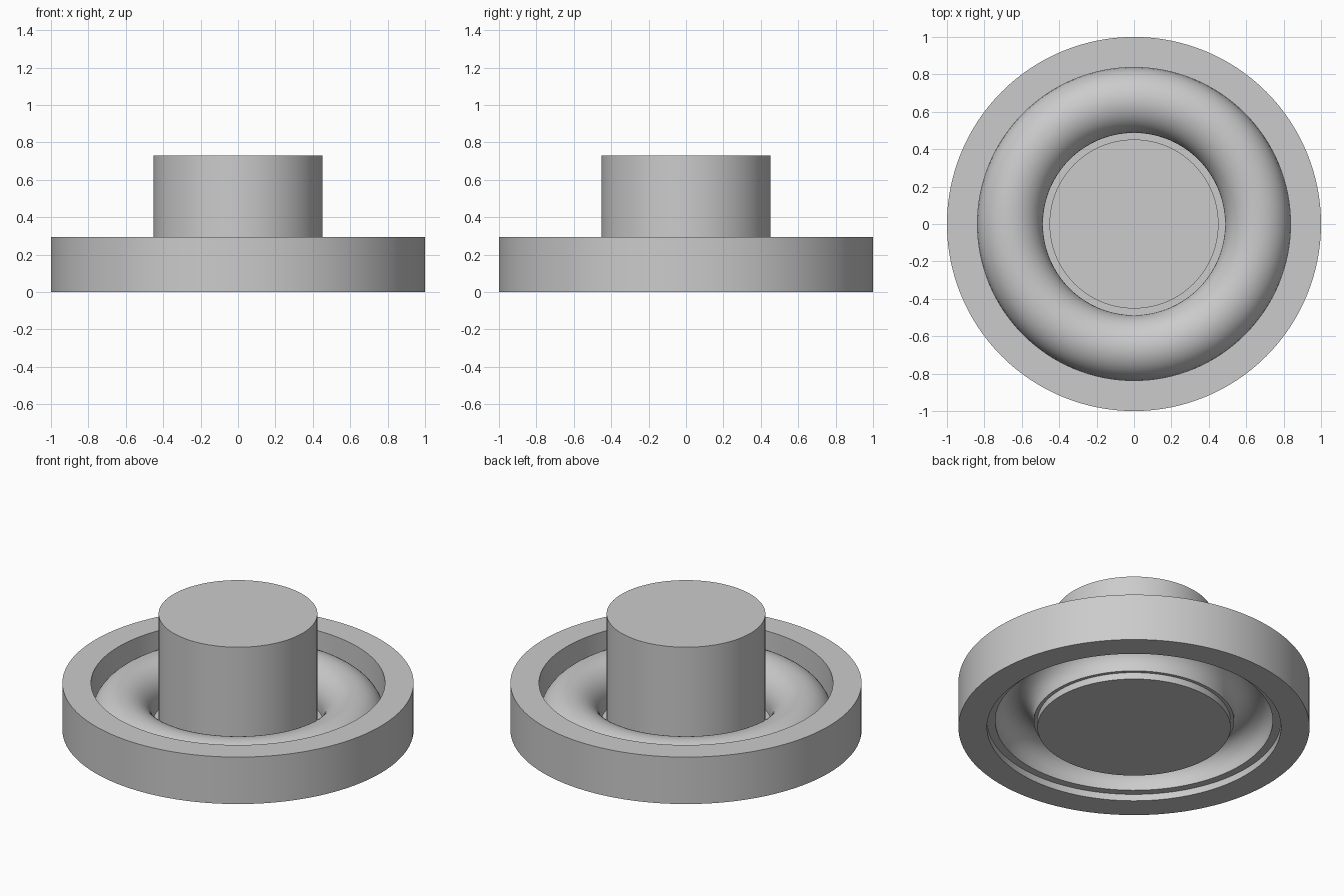
import bpy
import bmesh
from math import pi, sin, cos, radians
from mathutils import Vector

SEGMENTS = 128

if "Cube" in bpy.data.objects:
    bpy.data.objects.remove(bpy.data.objects["Cube"])

grey = bpy.data.materials.new("plain_grey")
grey.use_nodes = True
grey.diffuse_color = (0.6, 0.6, 0.6, 1)
grey.node_tree.nodes["Principled BSDF"].inputs["Base Color"].default_value = (0.6, 0.6, 0.6, 1)


def lathe(name, profile, closed):
    """Turn a (radius, height) profile around the z axis."""
    bm = bmesh.new()
    verts = [bm.verts.new((r, 0, z)) for r, z in profile]
    pairs = list(zip(verts, verts[1:]))
    if closed:
        pairs.append((verts[-1], verts[0]))
    edges = [bm.edges.new(p) for p in pairs]
    bmesh.ops.spin(bm, geom=verts + edges, cent=(0, 0, 0), axis=(0, 0, 1),
                   angle=2 * pi, steps=SEGMENTS, use_merge=False)
    bmesh.ops.remove_doubles(bm, verts=bm.verts, dist=0.0001)
    bmesh.ops.recalc_face_normals(bm, faces=bm.faces)
    mesh = bpy.data.meshes.new(name)
    bm.to_mesh(mesh)
    bm.free()
    mesh.materials.append(grey)
    obj = bpy.data.objects.new(name, mesh)
    bpy.context.collection.objects.link(obj)
    bpy.ops.object.select_all(action="DESELECT")
    obj.select_set(True)
    bpy.context.view_layer.objects.active = obj
    bpy.ops.object.shade_smooth_by_angle(angle=radians(35))
    return obj


def arch(centre, base, half_width, height, steps=28):
    """Half ellipse from the inner side over to the outer side."""
    return [(centre - half_width * cos(pi * i / steps),
             base + height * sin(pi * i / steps)) for i in range(steps + 1)]


# Outer ring with a square section
lathe("outer_ring", [(0.837, 0), (1, 0), (1, 0.295), (0.837, 0.295)], True)

# Centre post standing on a thin, wider foot
lathe("centre_post", [(0, 0), (0.55, 0), (0.55, 0.042), (0.452, 0.042),
                      (0.452, 0.73), (0, 0.73)], False)

# Rolled membrane bridging post and ring, hollow underneath
foot = 0.042
outside = arch(0.662, 0.075, 0.175, 0.175)
inside = arch(0.68, 0.07, 0.11, 0.125)
section = ([(0.487, foot)] + outside + [(0.837, foot), (0.79, foot)]
           + inside[::-1] + [(0.57, foot)])
lathe("rolled_membrane", section, True)
